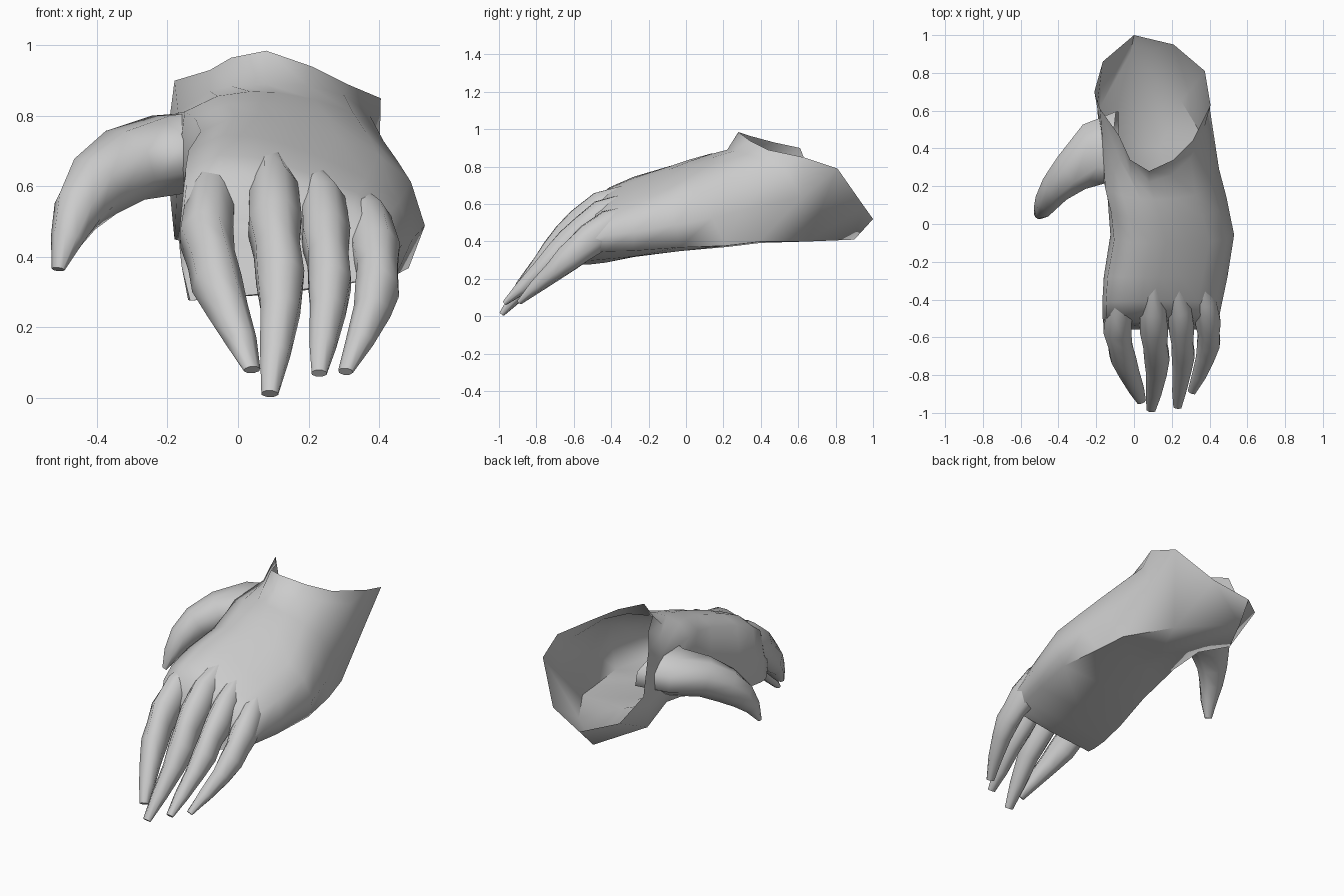
import bpy, bmesh, math
from mathutils import Vector

cube = bpy.data.objects.get("Cube")
if cube:
    bpy.data.objects.remove(cube)

grey = bpy.data.materials.new("plain grey")
grey.use_nodes = True
grey.diffuse_color = (0.6, 0.6, 0.6, 1)
grey.node_tree.nodes["Principled BSDF"].inputs["Base Color"].default_value = (0.6, 0.6, 0.6, 1)


def loft(name, rings):
    """Skin a list of equal-sized rings and close the last one."""
    bm = bmesh.new()
    loops = [[bm.verts.new(p) for p in ring] for ring in rings]
    n = len(loops[0])
    for a, b in zip(loops, loops[1:]):
        for i in range(n):
            j = (i + 1) % n
            bm.faces.new((a[i], a[j], b[j], b[i]))
    bm.faces.new(loops[-1])
    bmesh.ops.recalc_face_normals(bm, faces=bm.faces[:])
    mesh = bpy.data.meshes.new(name)
    bm.to_mesh(mesh)
    bm.free()
    mesh.materials.append(grey)
    obj = bpy.data.objects.new(name, mesh)
    bpy.context.collection.objects.link(obj)
    bpy.ops.object.select_all(action='DESELECT')
    obj.select_set(True)
    bpy.context.view_layer.objects.active = obj
    bpy.ops.object.shade_smooth_by_angle(angle=math.radians(70))


def digit(name, path, widths, depths, sides=8):
    """Tapered tube whose oval rings follow the path."""
    pts = [Vector(p) for p in path]
    rings = []
    for i, p in enumerate(pts):
        d = (pts[min(i + 1, len(pts) - 1)] - pts[max(i - 1, 0)]).normalized()
        side = d.cross(Vector((0, 0, 1))).normalized()
        up = side.cross(d)
        ring = []
        for k in range(sides):
            a = math.tau * (k + 0.5) / sides
            ring.append(p + side * (math.cos(a) * widths[i] * 1.06)
                        + up * (math.sin(a) * depths[i] * 1.06))
        rings.append(ring)
    loft(name, rings)


# Slanted open wrist edge, clockwise from the top
wrist_edge = [
    (.08, .28, .985), (.21, .34, .94), (.31, .44, .89), (.405, .63, .85),
    (.375, .81, .79), (.21, .95, .59), (0, 1, .52), (-.165, .86, .56),
    (-.21, .7, .67), (-.18, .61, .9), (-.08, .47, .93), (-.02, .34, .965)]

# Heel of the hand, just inside the wrist edge
heel = [
    (.08, .22, .89), (.2, .26, .885), (.3, .35, .86), (.375, .52, .8),
    (.4, .62, .64), (.25, .65, .4), (-.02, .9, .41), (-.18, .62, .45),
    (-.195, .62, .6), (-.17, .48, .81), (-.08, .35, .87), (-.02, .26, .885)]

# Cross-section of the hand, as fractions of width and height
FX = [.45, .62, .8, .94, 1, .93, .5, .04, 0, .03, .18, .33]
FZ = [1, .98, .92, .76, .4, .03, 0, .04, .4, .8, .94, .99]


def section(y_top, y_low, left, right, top, low, tilt, lift, thumb_lift):
    """Ring whose top falls by tilt and whose base rises to either side."""
    return [(left + (right - left) * fx,
             y_low + (y_top - y_low) * fz,
             low + (top - low) * fz + tilt * (fx - .4) * fz
             + (lift * fx + thumb_lift * (1 - fx) ** 4) * (1 - fz))
            for fx, fz in zip(FX, FZ)]


# Palm and wrist shell
loft("palm", [
    wrist_edge, heel,
    section(.13, .4, -.17, .45, .87, .385, -.06, 0, .12),
    section(.02, .22, -.14, .49, .835, .365, -.12, 0, .09),
    section(-.1, -.03, -.125, .53, .79, .335, -.18, .025, .02),
    section(-.28, -.28, -.16, .495, .73, .295, -.2, .05, 0),
    section(-.41, -.43, -.168, .465, .675, .265, -.18, .08, 0),
    section(-.48, -.51, -.166, .45, .62, .258, -.16, .08, 0),
    section(-.52, -.56, -.16, .445, .5, .262, -.1, .08, 0)])

# Four fingers, each starting just under the back of the hand
W = [.04, .07, .076, .064, .068, .056, .042, .024]
D = [.05, .097, .098, .088, .08, .06, .04, .014]
fingers = {
    "index_finger": [(-.045, -.26, .65), (-.075, -.44, .55), (-.088, -.55, .455),
                     (-.075, -.63, .39), (-.06, -.7, .325), (-.03, -.78, .25),
                     (.01, -.87, .16), (.04, -.94, .08)],
    "middle_finger": [(.09, -.26, .67), (.1, -.44, .578), (.105, -.55, .49),
                      (.11, -.63, .42), (.12, -.7, .34), (.12, -.78, .25),
                      (.105, -.89, .125), (.09, -.985, .012)],
    "ring_finger": [(.2, -.26, .63), (.24, -.44, .54), (.25, -.54, .455),
                    (.255, -.62, .395), (.26, -.69, .325), (.255, -.77, .25),
                    (.24, -.88, .15), (.23, -.97, .07)],
    "little_finger": [(.32, -.24, .57), (.37, -.4, .485), (.39, -.51, .41),
                      (.395, -.57, .36), (.395, -.63, .31), (.38, -.7, .245),
                      (.345, -.8, .16), (.305, -.89, .075)],
}
for name, path in fingers.items():
    k = .9 if name in ("ring_finger", "little_finger") else 1
    digit(name, path, [w * k for w in W], [d * k for d in D])

# Thumb
digit("thumb",
      [(-.1, .37, .705), (-.2, .375, .69), (-.32, .28, .66), (-.405, .2, .6),
       (-.455, .13, .53), (-.485, .075, .45), (-.51, .04, .365)],
      [.23, .17, .115, .085, .065, .045, .02],
      [.11, .115, .105, .095, .075, .045, .012])
